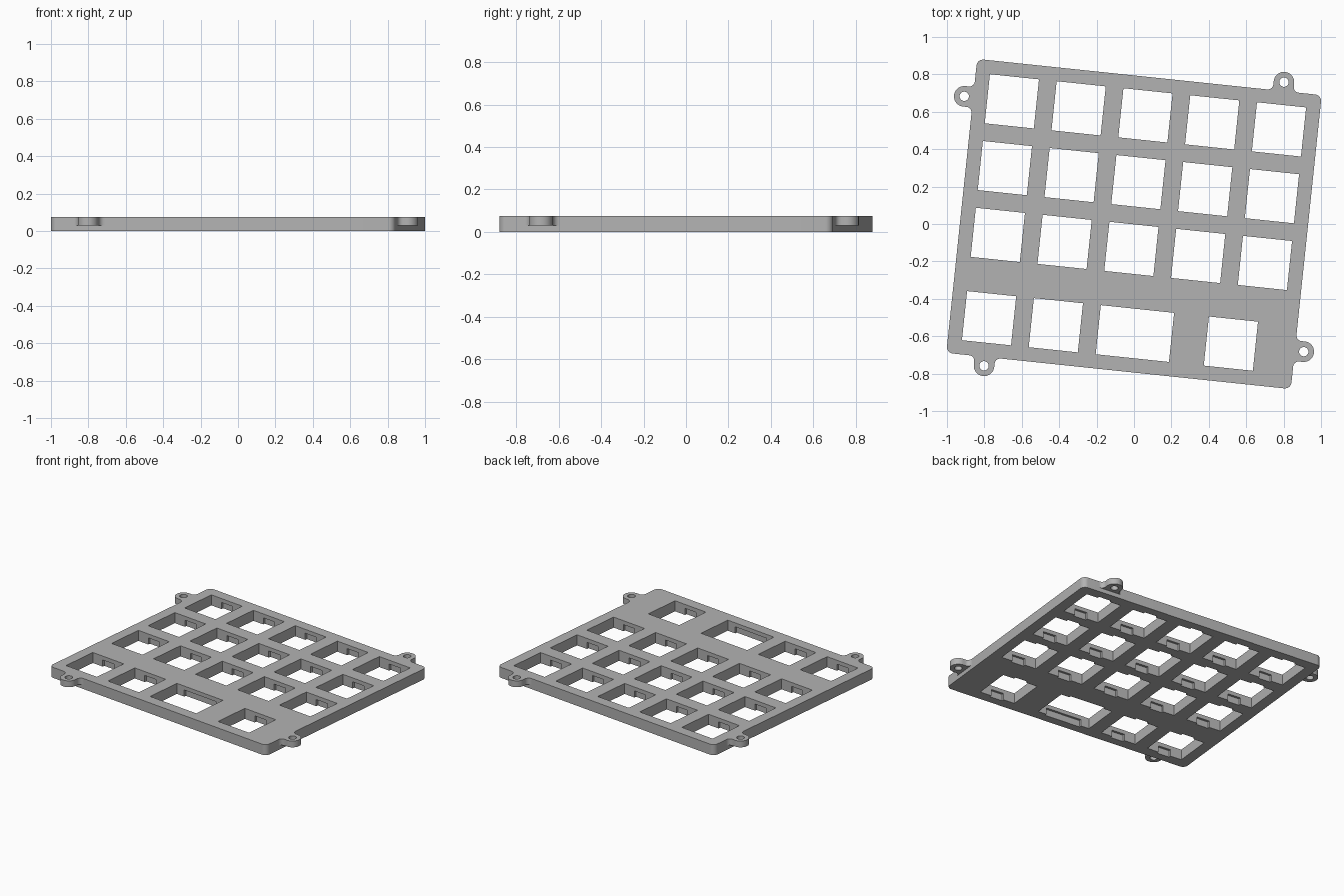
import bpy, bmesh, math
from mathutils import Matrix, Vector

cube = bpy.data.objects.get("Cube")
if cube:
    bpy.data.objects.remove(cube, do_unlink=True)

TURN = Matrix.Rotation(math.radians(-6), 4, 'Z')
HALF_W, HALF_D, THICK = 0.926, 0.79, 0.075
PITCH, HOLE = 0.359, 0.264
CLIP_TOP, CLIP_DEPTH, CLIP_W = 0.047, 0.016, 0.095
TAB_BASE, TAB_R, TAB_OUT, FILLET = 0.03, 0.055, 0.048, 0.03

grey = bpy.data.materials.new("plate grey")
grey.use_nodes = True
GREY = (0.45, 0.45, 0.45, 1)
grey.diffuse_color = GREY
grey.node_tree.nodes["Principled BSDF"].inputs["Base Color"].default_value = GREY


def arc(cx, cy, r, start, end, steps):
    angles = [math.radians(start + (end - start) * i / steps) for i in range(steps + 1)]
    return [(cx + r * math.cos(a), cy + r * math.sin(a)) for a in angles]


def rect(cx, cy, w, d):
    return [(cx - w / 2, cy - d / 2), (cx + w / 2, cy - d / 2),
            (cx + w / 2, cy + d / 2), (cx - w / 2, cy + d / 2)]


def prisms(name, outlines, z0, z1):
    """Extrude each counter-clockwise outline from z0 to z1 into one object."""
    bm = bmesh.new()
    for pts in outlines:
        low = [bm.verts.new((x, y, z0)) for x, y in pts]
        high = [bm.verts.new((x, y, z1)) for x, y in pts]
        bm.faces.new(low[::-1])
        bm.faces.new(high)
        for i in range(len(pts)):
            j = (i + 1) % len(pts)
            bm.faces.new((low[i], low[j], high[j], high[i]))
    mesh = bpy.data.meshes.new(name)
    bm.to_mesh(mesh)
    bm.free()
    obj = bpy.data.objects.new(name, mesh)
    mesh.materials.append(grey)
    bpy.context.collection.objects.link(obj)
    return obj


def select(obj):
    bpy.ops.object.select_all(action='DESELECT')
    obj.select_set(True)
    bpy.context.view_layer.objects.active = obj


def cut(obj, cutter):
    cutter.hide_render = True
    mod = obj.modifiers.new("cut", 'BOOLEAN')
    mod.operation, mod.solver, mod.object = 'DIFFERENCE', 'EXACT', cutter
    select(obj)
    bpy.ops.object.modifier_apply(modifier=mod.name)
    bpy.data.objects.remove(cutter, do_unlink=True)


def finish(obj):
    select(obj)
    bpy.ops.object.shade_smooth_by_angle(angle=math.radians(30))


# Key openings: three full rows, then a bottom row with one wide key
keys = [((c - 2) * PITCH, y, HOLE) for y in (0.584, 0.225, -0.134) for c in range(5)]
keys += [(-2 * PITCH, -0.582, HOLE), (-PITCH, -0.582, HOLE),
         (0.066, -0.582, 0.394), (0.582, -0.582, HOLE)]

# Plate with rounded corners
r = 0.035
outline = []
for k, (sx, sy) in enumerate([(1, 1), (-1, 1), (-1, -1), (1, -1)]):
    outline += arc(sx * (HALF_W - r), sy * (HALF_D - r), r, 90 * k, 90 * k + 90, 8)
plate = prisms("key_plate", [outline], 0, THICK)
cut(plate, prisms("hole_cutter", [rect(x, y, w, HOLE) for x, y, w in keys], -0.1, 0.2))

# Clip recesses under the front and back edge of every opening
recesses = [rect(x, y, CLIP_W if w == HOLE else 0.27, HOLE + 2 * CLIP_DEPTH) for x, y, w in keys]
cut(plate, prisms("clip_cutter", recesses, -0.1, CLIP_TOP))
plate.matrix_world = TURN
finish(plate)

# Screw tabs with filleted necks, one on each side
side = TAB_R + FILLET
tab_shape = (arc(side, FILLET, FILLET, 270, 180, 8)
             + arc(0, TAB_OUT, TAB_R, 0, 180, 24)
             + arc(-side, FILLET, FILLET, 0, -90, 8))
spots = [("back", 2 * PITCH, HALF_D, 0), ("left", HALF_W, -0.584, 270),
         ("front", -2 * PITCH, -HALF_D, 180), ("right", -HALF_W, 0.584, 90)]
for where, x, y, angle in spots:
    tab = prisms(where + "_screw_tab", [tab_shape], TAB_BASE, THICK)
    cut(tab, prisms("screw_cutter", [arc(0, TAB_OUT, 0.025, 0, 345, 23)], -0.1, 0.2))
    # Remove the face hidden against the plate
    bm = bmesh.new()
    bm.from_mesh(tab.data)
    hidden = [f for f in bm.faces if all(abs(v.co.y) < 1e-4 for v in f.verts)]
    bmesh.ops.delete(bm, geom=hidden, context='FACES')
    bm.to_mesh(tab.data)
    bm.free()
    tab.matrix_world = (TURN @ Matrix.Translation(Vector((x, y, 0)))
                        @ Matrix.Rotation(math.radians(angle), 4, 'Z'))
    finish(tab)
